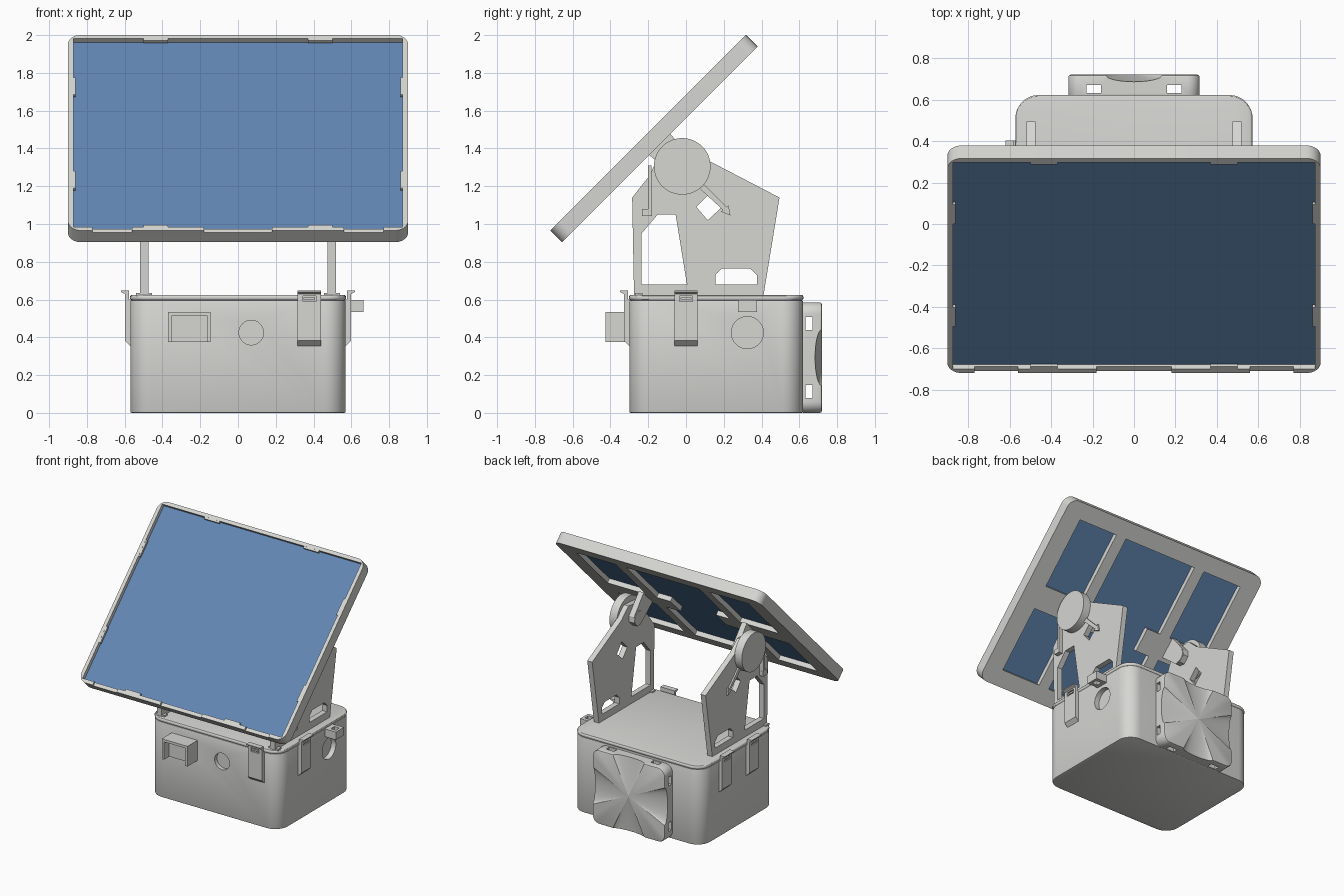
import bpy
import bmesh
from math import sin, cos, pi, radians
from mathutils import Matrix, Vector

cube = bpy.data.objects.get("Cube")
if cube:
    bpy.data.objects.remove(cube, do_unlink=True)


def material(name, rgb):
    m = bpy.data.materials.new(name)
    m.use_nodes = True
    m.diffuse_color = (*rgb, 1)
    m.node_tree.nodes["Principled BSDF"].inputs["Base Color"].default_value = (*rgb, 1)
    return m


GREY = material("warm light grey", (0.67, 0.67, 0.65))
BLUE = material("solar blue", (0.12, 0.24, 0.45))
parts = []


def place(axis, p, t):
    return {"x": (t, p[0], p[1]), "y": (p[0], t, p[1]), "z": (p[0], p[1], t)}[axis]


def prism(name, pts, a, b, axis="z", mat=GREY):
    """Extrude a 2D outline along an axis from a to b."""
    bm = bmesh.new()
    face = bm.faces.new([bm.verts.new(place(axis, p, a)) for p in pts])
    out = bmesh.ops.extrude_face_region(bm, geom=[face])
    step = Vector(place(axis, (0, 0), b - a))
    bmesh.ops.translate(bm, vec=step, verts=[v for v in out["geom"] if isinstance(v, bmesh.types.BMVert)])
    bmesh.ops.recalc_face_normals(bm, faces=bm.faces)
    mesh = bpy.data.meshes.new(name)
    bm.to_mesh(mesh)
    bm.free()
    mesh.materials.append(mat)
    obj = bpy.data.objects.new(name, mesh)
    bpy.context.collection.objects.link(obj)
    parts.append(obj)
    return obj


def rect(x0, x1, y0, y1):
    return [(x0, y0), (x1, y0), (x1, y1), (x0, y1)]


def box(name, x, y, z, mat=GREY):
    return prism(name, rect(*x, *y), *z, "z", mat)


def rounded(x0, x1, y0, y1, r, n=8):
    pts = []
    corners = [(x1 - r, y1 - r), (x0 + r, y1 - r), (x0 + r, y0 + r), (x1 - r, y0 + r)]
    for k, (cx, cy) in enumerate(corners):
        for i in range(n + 1):
            a = (k + i / n) * pi / 2
            pts.append((cx + r * cos(a), cy + r * sin(a)))
    return pts


def circle(cx, cy, r, n=48):
    return [(cx + r * cos(2 * pi * i / n), cy + r * sin(2 * pi * i / n)) for i in range(n)]


def bake(obj):
    deps = bpy.context.evaluated_depsgraph_get()
    mesh = bpy.data.meshes.new_from_object(obj.evaluated_get(deps))
    obj.modifiers.clear()
    obj.data = mesh


def bevel(obj, width, segments=3):
    m = obj.modifiers.new("bevel", "BEVEL")
    m.width, m.segments, m.limit_method, m.angle_limit = width, segments, "ANGLE", radians(50)
    bake(obj)


def cut(obj, *cutters):
    for c in cutters:
        c.hide_render = True
        m = obj.modifiers.new("cut", "BOOLEAN")
        m.operation, m.solver, m.object = "DIFFERENCE", "EXACT", c
    bake(obj)
    for c in cutters:
        parts.remove(c)
        bpy.data.objects.remove(c, do_unlink=True)


# Housing and lid
body = prism("housing", rounded(-0.57, 0.57, -0.3, 0.62, 0.11), 0, 0.597)
bevel(body, 0.008, 2)
cut(body,
    prism("front_port_cutter", circle(0.07, 0.425, 0.065), -0.4, -0.27, "y"),
    prism("side_port_cutter", circle(0.325, 0.425, 0.085), 0.53, 0.7, "x"))
lid = prism("lid", rounded(-0.572, 0.572, -0.302, 0.622, 0.112), 0.595, 0.625)
bevel(lid, 0.013)

# Latches: one on the front, one on the left, two on the right
latch_profile = [(-0.02, 0.355), (0, 0.355), (0.028, 0.382), (0.028, 0.63),
                 (0.05, 0.64), (0.05, 0.648), (0.008, 0.648), (0.008, 0.6), (-0.02, 0.6)]


def latch(name, c, side):
    h = 0.062
    if side == "front":
        obj = prism(name, [(-0.3 - d, z) for d, z in latch_profile], c - h, c + h, "x")
        cut(obj, box("slot_cutter", (c - 0.035, c + 0.035), (-0.36, -0.318), (0.59, 0.62)))
        box(name + "_catch", (c - 0.03, c + 0.03), (-0.326, -0.31), (0.6, 0.612))
    else:
        obj = prism(name, [(side * (0.57 + d), z) for d, z in latch_profile], c - h, c + h, "y")
        x = sorted((side * 0.588, side * 0.63))
        cut(obj, box("slot_cutter", x, (c - 0.035, c + 0.035), (0.59, 0.62)))
        x = sorted((side * 0.58, side * 0.596))
        box(name + "_catch", x, (c - 0.03, c + 0.03), (0.6, 0.612))


latch("front_latch", 0.378, "front")
latch("left_latch", 0.0, 1)
latch("right_front_latch", 0.0, -1)
latch("right_rear_latch", 0.34, -1)

# Front hood, open below
hood = box("front_hood", (-0.37, -0.145), (-0.425, -0.29), (0.375, 0.535))
cut(hood, box("hood_cutter", (-0.35, -0.165), (-0.5, -0.36), (0.3, 0.515)))

# Side cable loop
loop = box("cable_loop", (0.56, 0.665), (0.275, 0.375), (0.535, 0.597))
cut(loop, box("loop_cutter", (0.6, 0.645), (0.303, 0.347), (0.5, 0.7)))

# Rear strap block with four tapering scoops and strap tunnels
mid = 0.2925
block = prism("strap_block", rounded(-0.317, 0.317, 0.0, 0.585, 0.06), 0.61, 0.72, "y")
bevel(block, 0.012, 2)
scoops = []
for k in range(4):
    turn = Matrix.Translation((0, 0.72, mid)) @ Matrix.Rotation(k * pi / 2, 4, "Y")
    bm = bmesh.new()
    reach = 0.36
    tip = bm.verts.new((0, 0, 0.002))
    ring = [bm.verts.new((0.17 * cos(a), 0.042 * sin(a), reach))
            for a in (2 * pi * i / 40 for i in range(40))]
    bm.faces.new(ring)
    for i in range(40):
        bm.faces.new((ring[i - 1], ring[i], tip))
    bmesh.ops.recalc_face_normals(bm, faces=bm.faces)
    bm.transform(turn)
    mesh = bpy.data.meshes.new("scoop_cutter")
    bm.to_mesh(mesh)
    bm.free()
    scoop = bpy.data.objects.new("scoop_cutter", mesh)
    bpy.context.collection.objects.link(scoop)
    parts.append(scoop)
    scoops.append(scoop)
for scoop in scoops:
    cut(block, scoop)
for s in (-1, 1):
    cx, cz = 0.195 * s, mid + 0.18 * s
    cut(block, box("tunnel_cutter", (cx - 0.035, cx + 0.035), (0.632, 0.67), (-0.1, 0.7)))
    cut(block, box("tunnel_cutter", (-0.5, 0.5), (0.632, 0.67), (cz - 0.035, cz + 0.035)))

# Upright brackets with hinge discs, mirrored left and right
hinge = (-0.02, 1.305)
outline = [(-0.275, 0.62), (-0.285, 1.14), (-0.19, 1.26), (-0.16, 1.33), (-0.09, 1.4),
           (0.04, 1.41), (0.13, 1.33), (0.495, 1.14), (0.41, 0.62)]
front_window = [(-0.235, 0.68), (0.005, 0.68), (-0.055, 1.05), (-0.15, 1.05), (-0.235, 0.95)]
rear_window = [(0.155, 0.68), (0.375, 0.68), (0.375, 0.73), (0.34, 0.765), (0.19, 0.765), (0.155, 0.73)]
diamond = [(0.125, 1.16), (0.185, 1.085), (0.115, 1.02), (0.055, 1.09)]
pointer = [(0.07, 1.19), (0.195, 1.075), (0.185, 1.065), (0.235, 1.045),
           (0.225, 1.1), (0.215, 1.09), (0.09, 1.215)]
for s, side in ((1, "left"), (-1, "right")):
    bracket = prism(side + "_bracket", outline, s * 0.475, s * 0.518, "x")
    cut(bracket, *[prism("window_cutter", p, s * 0.4, s * 0.6, "x")
                   for p in (front_window, rear_window, diamond)])
    foot = sorted((s * 0.455, s * 0.54))
    box(side + "_bracket_foot", foot, (-0.27, -0.23), (0.62, 0.636))
    prism(side + "_hinge_disc", circle(*hinge, 0.15), s * 0.515, s * 0.58, "x")
    prism(side + "_hinge_nut", circle(*hinge, 0.055, 24), s * 0.425, s * 0.48, "x")
    prism(side + "_angle_pointer", pointer, s * 0.51, s * 0.53, "x")
    prism(side + "_stop_strip", rect(-0.2, -0.182, 1.06, 1.31), s * 0.51, s * 0.55, "x")
    prism(side + "_stop_foot", rect(-0.232, -0.18, 1.042, 1.08), s * 0.51, s * 0.55, "x")

# Solar panel, built flat and then tilted into place
first = len(parts)
frame = prism("panel_frame", rounded(-0.9, 0.9, -0.7325, 0.7325, 0.07), -0.044, 0.044)
cut(frame, box("recess_cutter", (-0.872, 0.872), (-0.705, 0.705), (0.012, 0.1)))
centre = [(-0.32, -0.61), (0.32, -0.61), (0.32, -0.11), (0.2, -0.11), (0.2, 0.07), (0.32, 0.07),
          (0.32, 0.61), (-0.32, 0.61), (-0.32, 0.07), (-0.2, 0.07), (-0.2, -0.11), (-0.32, -0.11)]
holes = [centre]
for x0, x1 in ((-0.75, -0.41), (0.41, 0.75)):
    holes += [rect(x0, x1, 0.07, 0.61), rect(x0, x1, -0.61, -0.11)]
cut(frame, *[prism("window_cutter", h, -0.1, 0.1) for h in holes])
cut(frame, *[box("notch_cutter", (c - w, c + w), (-0.8, -0.69), (0.028, 0.1))
             for c, w in ((-0.665, 0.105), (0, 0.18), (0.665, 0.105))])
box("solar_cell", (-0.873, 0.873), (-0.706, 0.706), (-0.008, 0.014), BLUE)
for s in (-1, 1):
    for t in (-1, 1):
        x, y = 0.435 * s, 0.35 * s
        box("edge_clip", (x - 0.065, x + 0.065), sorted((t * 0.69, t * 0.72)), (0.025, 0.043))
        box("side_clip", sorted((t * 0.86, t * 0.885)), (y - 0.065, y + 0.065), (0.025, 0.043))
    # Lug joining the frame to the hinge
    prism("hinge_lug", [(-0.08, -0.04), (-0.06, -0.23), (-0.03, -0.265), (0.03, -0.265),
                        (0.06, -0.23), (0.08, -0.04)], s * 0.43, s * 0.474, "x")
tilt = Matrix.Translation((0, -0.17, 1.4525)) @ Matrix.Rotation(radians(45), 4, "X")
for obj in parts[first:]:
    obj.data.transform(tilt)

# Smooth curved walls, keep edges sharp
bpy.ops.object.select_all(action="DESELECT")
for obj in parts:
    obj.select_set(True)
bpy.context.view_layer.objects.active = body
bpy.ops.object.shade_smooth_by_angle(angle=radians(30))
